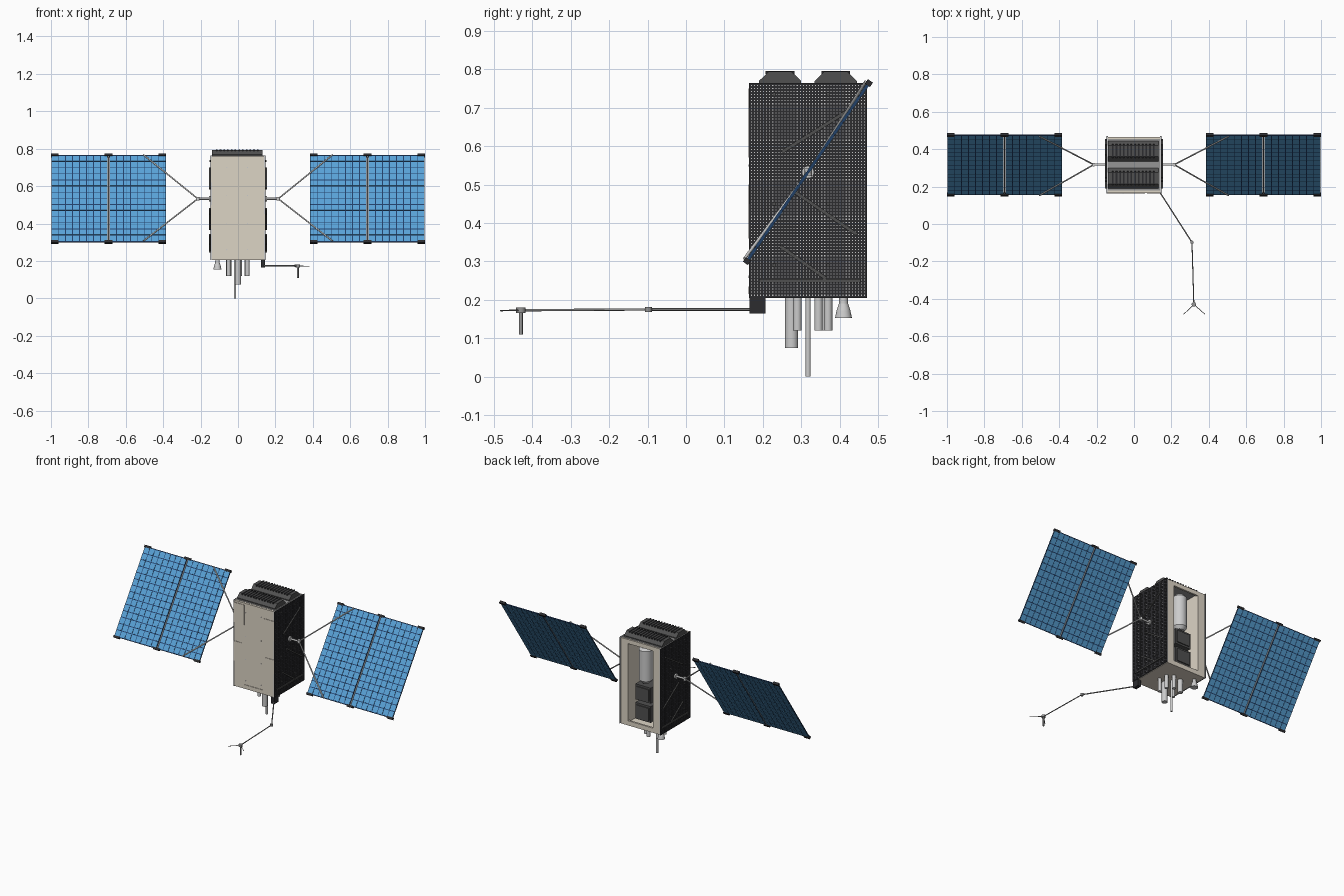
import bpy, bmesh, math
from mathutils import Matrix, Vector

if "Cube" in bpy.data.objects:
    bpy.data.objects.remove(bpy.data.objects["Cube"])

def mat(name, r, g, b):
    m = bpy.data.materials.new(name)
    m.diffuse_color = (r, g, b, 1)
    m.use_nodes = True
    m.node_tree.nodes["Principled BSDF"].inputs["Base Color"].default_value = m.diffuse_color
    return m

CREAM = mat("cream", 0.72, 0.66, 0.56)
BLACK = mat("black", 0.025, 0.025, 0.028)
DARK = mat("dark_grey", 0.08, 0.08, 0.08)
LIGHT = mat("light_grey", 0.55, 0.55, 0.55)
GREY = mat("mid_grey", 0.3, 0.3, 0.3)
CELL = mat("cell_blue", 0.1, 0.36, 0.68)
NAVY = mat("navy", 0.015, 0.05, 0.14)
WHITE = mat("white", 0.8, 0.8, 0.8)
I = Matrix.Identity(4)

def box(bm, c, s, M=I):
    bmesh.ops.create_cube(bm, size=1, matrix=M @ Matrix.Translation(c) @ Matrix.Diagonal((*s, 1)))

def span(bm, lo, hi, M=I):
    box(bm, [(a + b) / 2 for a, b in zip(lo, hi)], [b - a for a, b in zip(lo, hi)], M)

def rod(bm, a, b, r1, r2=None, seg=16):
    a, b = Vector(a), Vector(b)
    d = b - a
    M = Matrix.Translation((a + b) / 2) @ d.to_track_quat('Z', 'Y').to_matrix().to_4x4()
    bmesh.ops.create_cone(bm, cap_ends=True, segments=seg, radius1=r1,
                          radius2=r1 if r2 is None else r2, depth=d.length, matrix=M)

def finish(bm, name, m, smooth=False):
    me = bpy.data.meshes.new(name)
    bm.to_mesh(me)
    bm.free()
    me.materials.append(m)
    ob = bpy.data.objects.new(name, me)
    bpy.context.collection.objects.link(ob)
    if smooth:
        bpy.ops.object.select_all(action='DESELECT')
        ob.select_set(True)
        bpy.context.view_layer.objects.active = ob
        bpy.ops.object.shade_smooth_by_angle(angle=math.radians(40))
    return ob

# body shell: front, floor, roof and the back frame around the equipment bay
bm = bmesh.new()
span(bm, (-.145, .166, .208), (.145, .18, .762))
span(bm, (-.14, .17, .205), (.14, .465, .225))
for s in (-1, 1):
    box(bm, (s * .1165, .459, .484), (.053, .012, .555))
    box(bm, (s * .0925, .395, .484), (.005, .135, .54))
span(bm, (-.09, .453, .208), (.09, .465, .235))
span(bm, (-.09, .453, .735), (.09, .465, .762))
span(bm, (-.09, .328, .22), (.09, .334, .75))
finish(bm, "body_shell", CREAM)
bm = bmesh.new()
span(bm, (-.138, .18, .745), (.138, .455, .764))
finish(bm, "roof_plate", GREY)

# thin raised plates and fasteners on the front
bm = bmesh.new()
for x0, x1, z0, z1 in ((-.145, -.07, .62, .75), (.07, .145, .57, .7), (-.145, -.09, .37, .5),
                       (.08, .145, .36, .45), (-.07, .06, .215, .235)):
    span(bm, (x0, .163, z0), (x1, .167, z1))
finish(bm, "front_plates", CREAM)
bm = bmesh.new()
for x in (-.06, .05):
    for z in (.26, .4, .55, .7):
        rod(bm, (x, .167, z), (x, .163, z), .003, seg=8)
finish(bm, "front_fasteners", LIGHT)

# mesh covered side walls
bm = bmesh.new()
for s in (-1, 1):
    box(bm, (s * .143, .3175, .485), (.006, .305, .556))
finish(bm, "side_walls", LIGHT)
bm = bmesh.new()
ny, nz = 38, 70
for s in (-1, 1):
    for i in range(ny + 1):
        box(bm, (s * .1465, .166 + .303 * i / ny, .485), (.003, .0052, .558))
    for i in range(nz + 1):
        box(bm, (s * .1465, .3175, .208 + .554 * i / nz), (.0028, .307, .0052))
finish(bm, "side_mesh", BLACK)

# diagonal stiffeners and bolts on the side walls
bm = bmesh.new()
for s in (-1, 1):
    for y0, z0, y1, z1 in ((.25, .585, .425, .695), (.285, .48, .445, .37),
                           (.245, .34, .365, .255), (.19, .25, .455, .25)):
        L = math.hypot(y1 - y0, z1 - z0)
        M = Matrix.Translation((s * .15, (y0 + y1) / 2, (z0 + z1) / 2)) @ Matrix.Rotation(
            math.atan2(z1 - z0, y1 - y0), 4, 'X')
        box(bm, (0, 0, 0), (.009, L, .009), M)
    for y, z in ((.23, .735), (.37, .735), (.37, .6), (.23, .45), (.37, .45), (.23, .29), (.37, .29)):
        rod(bm, (s * .145, y, z), (s * .152, y, z), .005, seg=10)
finish(bm, "side_stiffeners", DARK)

# equipment in the back bay: tank and two electronics boxes
bm = bmesh.new()
rod(bm, (0, .41, .51), (0, .41, .705), .042, seg=32)
rod(bm, (0, .41, .705), (0, .41, .725), .042, .025, seg=32)
rod(bm, (0, .41, .51), (0, .41, .49), .042, .025, seg=32)
finish(bm, "tank", WHITE, True)
bm = bmesh.new()
for z0, z1 in ((.375, .475), (.25, .355)):
    span(bm, (-.055, .335, z0), (.055, .44, z1))
    span(bm, (-.045, .44, z0 + .012), (.045, .446, z1 - .012))
finish(bm, "electronics_boxes", DARK)

# two louvred radiators on the roof
bm, fins = bmesh.new(), bmesh.new()
for y in (.245, .39):
    prof = [(-.055, .764), (.055, .764), (.055, .77), (.03, .794), (-.03, .794), (-.055, .77)]
    ends = [[bm.verts.new((x, y + p, z)) for p, z in prof] for x in (-.14, .132)]
    bm.faces.new(ends[0][::-1])
    bm.faces.new(ends[1])
    for i in range(6):
        j = (i + 1) % 6
        bm.faces.new((ends[0][i], ends[0][j], ends[1][j], ends[1][i]))
    for i in range(12):
        box(fins, (-.114 + i * .02, y, .792), (.009, .075, .009))
bmesh.ops.recalc_face_normals(bm, faces=bm.faces)
finish(bm, "radiators", DARK)
finish(fins, "radiator_fins", BLACK)

# antennas, sensors and nozzle under the floor
bm = bmesh.new()
for x, y, z, r in ((0, .275, .075, .017), (-.016, .318, 0, .0065), (-.05, .29, .12, .011),
                   (.05, .29, .12, .011), (-.05, .355, .12, .015), (.045, .345, .12, .011), (.01, .37, .12, .011)):
    rod(bm, (x, y, z), (x, y, .207), r, seg=20)
finish(bm, "belly_sensors", LIGHT, True)
bm = bmesh.new()
prof = [(.207, .011), (.19, .012), (.172, .018), (.153, .022)]
for (z0, r0), (z1, r1) in zip(prof, prof[1:]):
    rod(bm, (-.11, .41, z1), (-.11, .41, z0), r1, r0, 20)
finish(bm, "nozzle", LIGHT, True)

# jointed arm with a three pronged tip
bm = bmesh.new()
span(bm, (.122, .165, .164), (.145, .207, .209))
finish(bm, "arm_base", BLACK)
bm = bmesh.new()
E, T = Vector((.31, -.098, .175)), Vector((.32, -.43, .173))
rod(bm, (.135, .175, .175), E, .0035, seg=10)
rod(bm, E, T, .003, seg=10)
for p, r in ((E, .009), (T, .012)):
    rod(bm, p - Vector((0, 0, .007)), p + Vector((0, 0, .007)), r)
rod(bm, (.32, -.43, .11), T, .005)
for x in (.265, .38):
    rod(bm, T, (x, -.483, .172), .0018, seg=8)
finish(bm, "arm", GREY, True)

# tilted solar wings; local axes are x, along the slope, outward from the cells
base, cells, hinge, rods = (bmesh.new() for _ in range(4))
u, n = Vector((0, .565, .825)), Vector((0, -.825, .565))
C = Vector((0, .3175, .5325))
for s in (-1, 1):
    W = Matrix(((s, 0, 0, C.x), (0, u.y, n.y, C.y), (0, u.z, n.z, C.z), (0, 0, 0, 1)))
    for x0 in (.386, .697):
        w = .301
        span(base, (x0, -.281, -.003), (x0 + w, .281, .003), W)
        nx, nu = 8, 14
        for i in range(nx):
            for j in range(nu):
                box(cells, (x0 + w * (i + .5) / nx, -.278 + .556 * (j + .5) / nu, 0),
                    (w / nx - .004, .556 / nu - .005, .008), W)
    for e in (-1, 1):
        for x0, x1 in ((.384, .424), (.672, .715), (.96, 1.0)):
            box(hinge, ((x0 + x1) / 2, e * .281, 0), (x1 - x0, .014, .016), W)
        # V struts from the hub to the wing edges
        rod(rods, (s * .215, C.y, C.z), W @ Vector((.505, e * .279, .009)), .004, seg=10)
    rod(rods, (s * .14, C.y, C.z), (s * .225, C.y, C.z), .006)
    rod(rods, (s * .215, C.y, C.z - .01), (s * .215, C.y, C.z + .01), .01)
    rod(rods, (s * .145, C.y, C.z), (s * .156, C.y, C.z), .016)
    # bright seam rod between the two panels
    rod(rods, W @ Vector((.692, -.275, 0)), W @ Vector((.692, .275, 0)), .003, seg=8)
for b in (base, cells, hinge):
    bmesh.ops.recalc_face_normals(b, faces=b.faces)
finish(base, "wing_panels", NAVY)
finish(cells, "solar_cells", CELL)
finish(hinge, "wing_hinges", BLACK)
finish(rods, "wing_struts", LIGHT, True)
